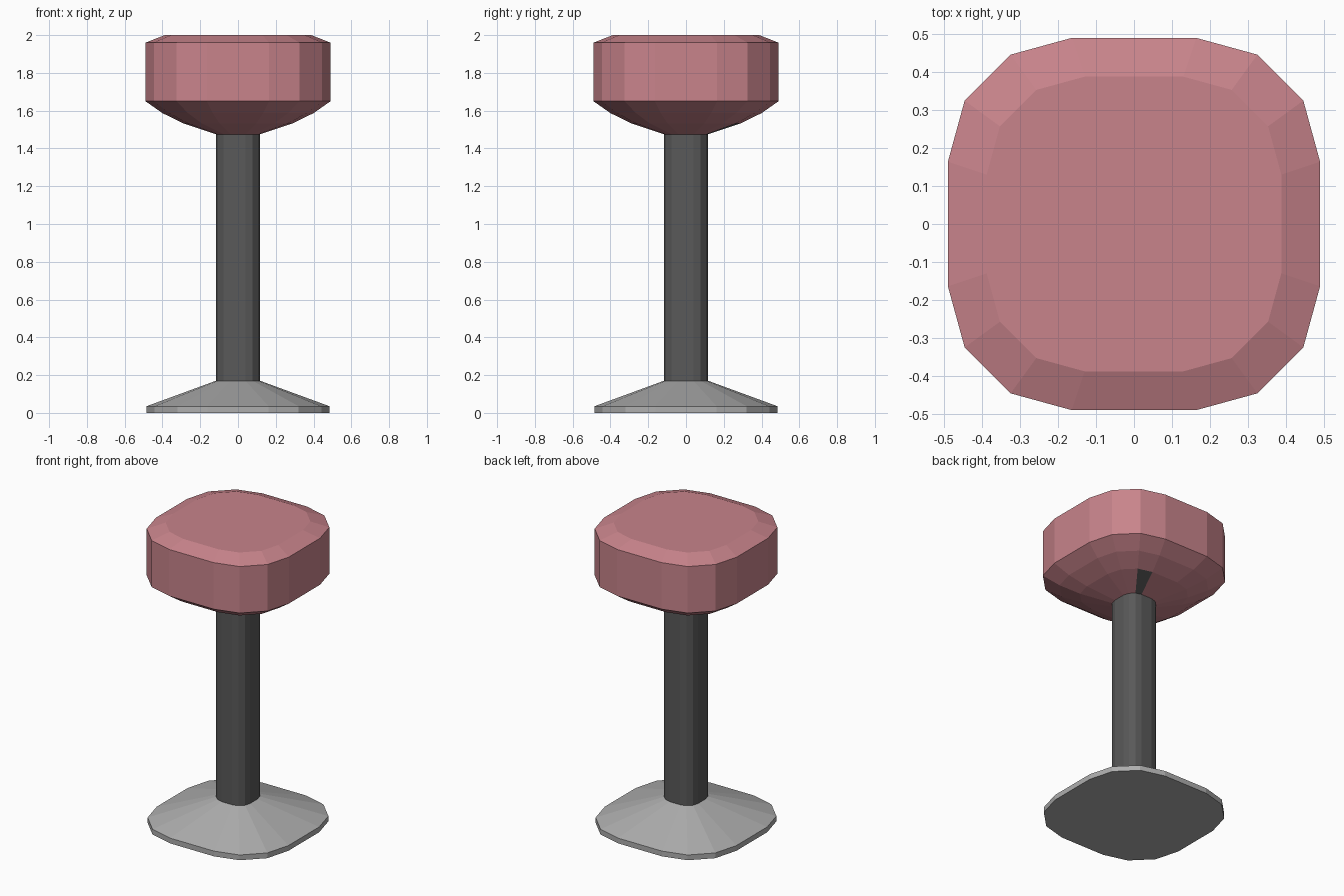
import bpy, bmesh

if "Cube" in bpy.data.objects:
    bpy.data.objects.remove(bpy.data.objects["Cube"])

# One quadrant of the rounded-square outline, as a fraction of its half width
QUADRANT = [(1.0, 0.335), (0.91, 0.663), (0.663, 0.91), (0.335, 1.0)]


def outline():
    points, quarter = [], QUADRANT
    for _ in range(4):
        points += quarter
        quarter = [(-y, x) for x, y in quarter]
    return points


def material(name, color):
    mat = bpy.data.materials.new(name)
    mat.diffuse_color = (*color, 1.0)
    mat.use_nodes = True
    mat.node_tree.nodes["Principled BSDF"].inputs["Base Color"].default_value = mat.diffuse_color
    return mat


def loft(name, profile, mats, cap_bottom=False, cap_top=False):
    """Stack outlines given as (half width, height) and skin them with quads."""
    bm = bmesh.new()
    rings = [[bm.verts.new((x * r, y * r, z)) for x, y in outline()] for r, z in profile]
    bands = []
    for low, high in zip(rings, rings[1:]):
        n = len(low)
        bands.append([bm.faces.new((low[i], low[(i + 1) % n], high[(i + 1) % n], high[i]))
                      for i in range(n)])
    if cap_bottom:
        bm.faces.new(rings[0][::-1])
    if cap_top:
        bm.faces.new(rings[-1])
    if len(mats) > 1:
        bands[0][2].material_index = 1  # single grey panel under the cushion
    mesh = bpy.data.meshes.new(name)
    bm.to_mesh(mesh)
    bm.free()
    for mat in mats:
        mesh.materials.append(mat)
    obj = bpy.data.objects.new(name, mesh)
    bpy.context.collection.objects.link(obj)
    return obj


pink = material("pink_cushion", (0.58, 0.23, 0.26))
dark = material("dark_metal", (0.1, 0.1, 0.1))
light = material("light_metal", (0.42, 0.42, 0.42))

# Flared foot
loft("base", [(0.485, 0.0), (0.485, 0.035), (0.117, 0.17)], [light], cap_bottom=True)

# Post
loft("column", [(0.117, 0.17), (0.117, 1.475)], [dark])

# Cushion with bowl-shaped underside and bevelled top
loft("seat", [(0.117, 1.475), (0.29, 1.533), (0.4, 1.587), (0.49, 1.65),
              (0.49, 1.96), (0.388, 2.0)], [pink, dark], cap_top=True)
